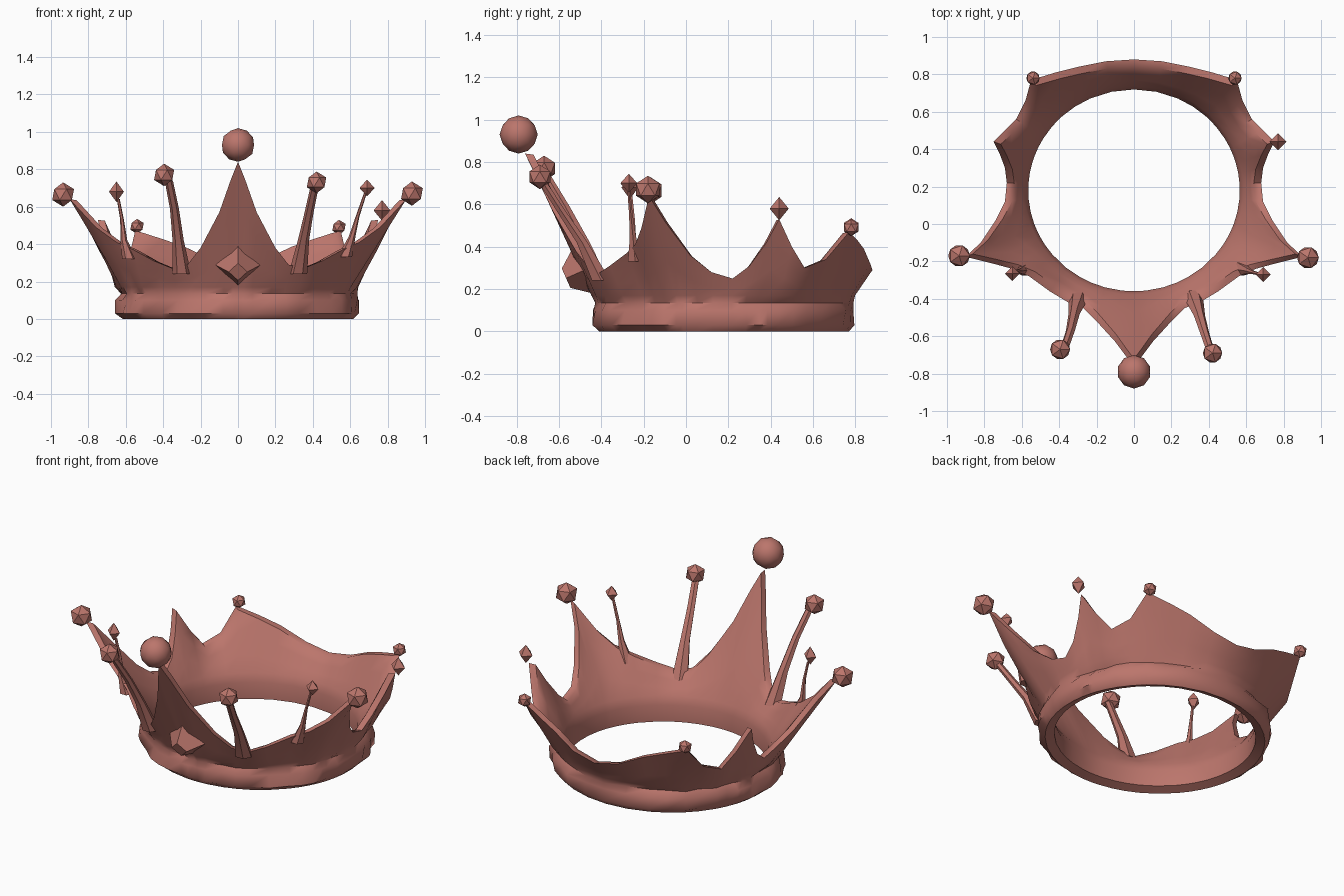
import bpy, bmesh, math, random
from mathutils import Vector

random.seed(4)
if "Cube" in bpy.data.objects:
    bpy.data.objects.remove(bpy.data.objects["Cube"], do_unlink=True)

# Single colour
metal = bpy.data.materials.new("rose_copper")
metal.use_nodes = True
tone = (0.50, 0.18, 0.15, 1)
metal.diffuse_color = tone
metal.node_tree.nodes["Principled BSDF"].inputs["Base Color"].default_value = tone


def finish(obj, name, angle=45):
    obj.name = name
    obj.data.materials.clear()
    obj.data.materials.append(metal)
    bpy.ops.object.select_all(action="DESELECT")
    obj.select_set(True)
    bpy.context.view_layer.objects.active = obj
    bpy.ops.object.shade_smooth_by_angle(angle=math.radians(angle))
    return obj


def mesh_object(bm, name, angle=45):
    bmesh.ops.recalc_face_normals(bm, faces=bm.faces)
    mesh = bpy.data.meshes.new(name)
    bm.to_mesh(mesh)
    bm.free()
    obj = bpy.data.objects.new(name, mesh)
    bpy.context.collection.objects.link(obj)
    return finish(obj, name, angle)


def skin_loops(bm, loops, close):
    """Bridge consecutive vertex loops with quads."""
    count = len(loops)
    for i in range(count if close else count - 1):
        a, b = loops[i], loops[(i + 1) % count]
        for j in range(len(a)):
            k = (j + 1) % len(a)
            bm.faces.new((a[j], a[k], b[k], b[j]))


# Upper edge of one half of the crown, from front to back
half_edge = [Vector(p) for p in (
    (0, -.76, .84), (.04, -.71, .74), (.1, -.63, .57), (.2, -.52, .38),
    (.27, -.45, .29), (.35, -.42, .27), (.45, -.36, .31), (.56, -.28, .37),
    (.65, -.24, .41), (.76, -.21, .49), (.9, -.175, .64), (.82, -.1, .52),
    (.74, .02, .36), (.69, .12, .28), (.68, .22, .25), (.69, .3, .31),
    (.72, .38, .42), (.75, .44, .53), (.69, .5, .4), (.63, .56, .3),
    (.58, .66, .34), (.55, .77, .47), (.42, .81, .43), (.3, .84, .39),
    (.15, .87, .32), (0, .88, .29))]
mirrored = [Vector((-p.x, p.y, p.z)) for p in half_edge[-2:0:-1]]
centre = Vector((0, .18, 0))

# Band and flared wall, one closed cross-section per edge point
outer_profile = ((.95, 0), (1, .03), (1, .1), (.965, .135), (1, .17))
inner_profile = ((.9, .17), (.87, .12), (.87, .02))
bm = bmesh.new()
sections = []
for top in half_edge + mirrored:
    flat = Vector((top.x, top.y, 0)) - centre
    ray = flat.normalized()

    def ring_point(scale, z):
        return centre + Vector((ray.x * .65 * scale, ray.y * .62 * scale, z))

    outer = [ring_point(s + (random.uniform(-.02, .02) if z else 0), z)
             for s, z in outer_profile]
    inner = [ring_point(s, z) for s, z in inner_profile]
    top_in = top - ray * .04 - Vector((0, 0, .005))
    points = outer + [outer[-1].lerp(top, t) for t in (.35, .7, 1)]
    points += [top_in.lerp(inner[0], t) for t in (0, .35, .7)] + inner
    sections.append([bm.verts.new(p) for p in points])
skin_loops(bm, sections, True)
mesh_object(bm, "crown_wall", 50)


# Slender curved prongs
def prong(name, path, radii):
    bm = bmesh.new()
    loops = []
    for p, r in zip(path, radii):
        loops.append([bm.verts.new(Vector(p) + Vector(
            (r * math.cos(a * math.pi / 3), r * math.sin(a * math.pi / 3), 0)))
            for a in range(6)])
    skin_loops(bm, loops, False)
    bm.faces.new(loops[0])
    bm.faces.new(loops[-1])
    mesh_object(bm, name)


wide, fine = (.05, .03, .024, .022), (.04, .018, .01, .008)
prong("front_prong_right", ((-.3, -.41, .24), (-.32, -.48, .42),
                            (-.34, -.57, .59), (-.37, -.66, .74)), wide)
prong("front_prong_left", ((.32, -.4, .24), (.35, -.49, .42),
                           (.38, -.59, .57), (.41, -.68, .71)), wide)
prong("side_prong_right", ((-.58, -.24, .32), (-.61, -.25, .42),
                           (-.62, -.25, .53), (-.64, -.26, .64)), fine)
prong("side_prong_left", ((.57, -.24, .33), (.61, -.25, .44),
                          (.64, -.26, .55), (.68, -.27, .67)), fine)


# Faceted beads on the points
def bead(name, location, radius, stretch=1, detail=1):
    bpy.ops.mesh.primitive_ico_sphere_add(
        subdivisions=detail, radius=radius, location=location)
    obj = bpy.context.object
    obj.scale.z = stretch
    finish(obj, name, 30)


bead("front_bead", (0, -.79, .93), .09, 1, 2)
bead("side_bead_right", (-.935, -.17, .665), .065)
bead("side_bead_left", (.93, -.18, .67), .065)
bead("prong_bead_right", (-.395, -.67, .77), .06)
bead("prong_bead_left", (.42, -.69, .73), .058)
bead("back_bead_right", (-.54, .78, .495), .04)
bead("back_bead_left", (.54, .78, .49), .04)


# Diamond shaped studs
def stud(name, location, radius, height):
    bm = bmesh.new()
    ring = [bm.verts.new((radius * x, radius * y, 0))
            for x, y in ((1, 0), (0, 1), (-1, 0), (0, -1))]
    for z in (height, -height):
        tip = bm.verts.new((0, 0, z))
        for i in range(4):
            bm.faces.new((ring[i], ring[(i + 1) % 4], tip))
    mesh_object(bm, name, 20).location = location


stud("small_stud_right", (-.65, -.265, .68), .04, .055)
stud("small_stud_left", (.69, -.27, .7), .04, .045)
stud("rear_side_stud", (.77, .44, .58), .045, .055)

# Large gem set on the front of the wall
bpy.ops.mesh.primitive_cone_add(
    vertices=4, radius1=.12, radius2=.05, depth=.09, location=(0, -.525, .27),
    rotation=(math.radians(114), 0, 0))
finish(bpy.context.object, "front_gem", 20)
